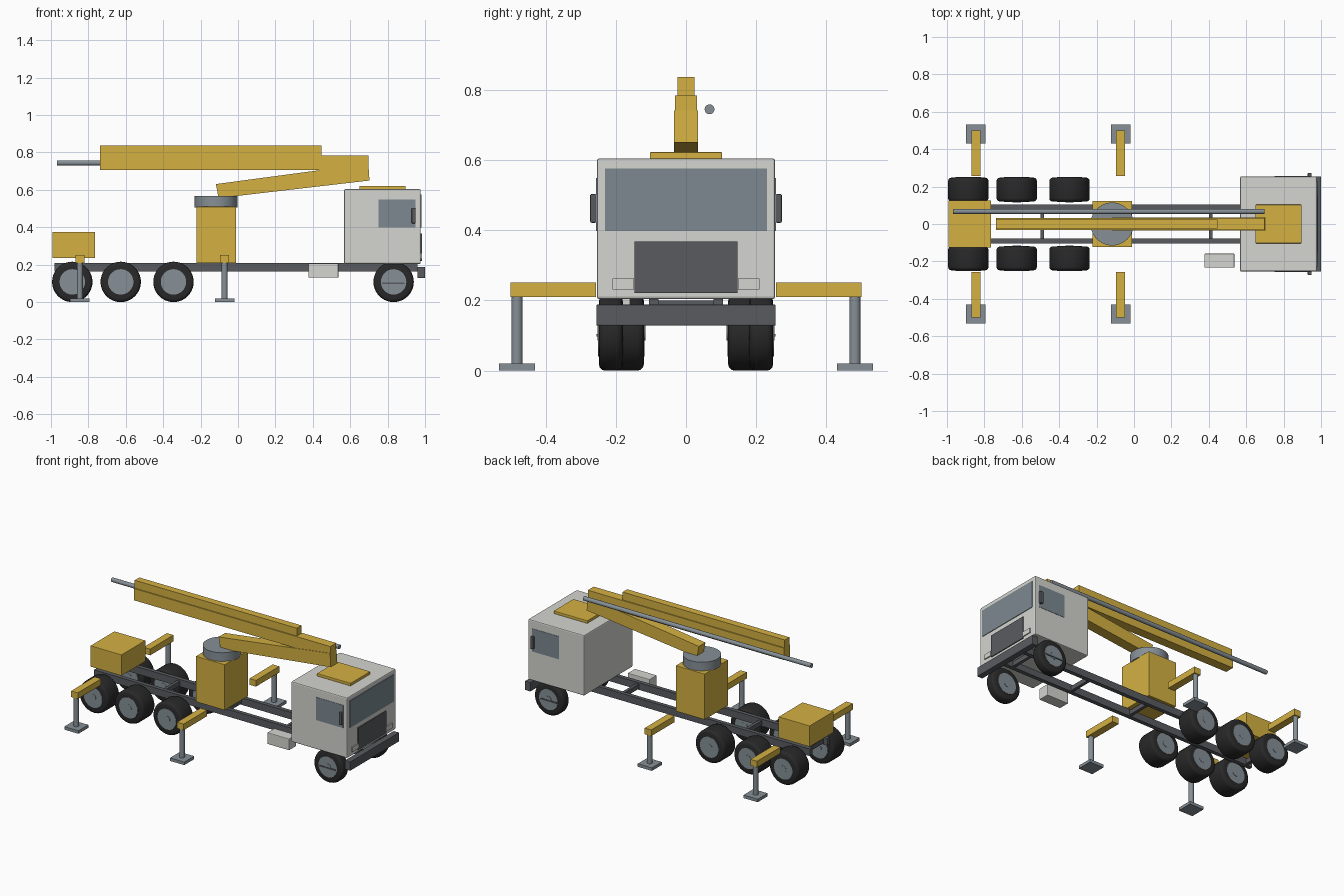
import bpy, bmesh, math
from mathutils import Matrix

cube = bpy.data.objects.get("Cube")
if cube:
    bpy.data.objects.remove(cube, do_unlink=True)


def material(name, rgb, rough=0.6):
    m = bpy.data.materials.new(name)
    m.use_nodes = True
    m.diffuse_color = (*rgb, 1)
    bsdf = m.node_tree.nodes["Principled BSDF"]
    bsdf.inputs["Base Color"].default_value = (*rgb, 1)
    bsdf.inputs["Roughness"].default_value = rough
    return m


YELLOW = material("crane yellow", (0.66, 0.44, 0.055))
CAB = material("cab light grey", (0.66, 0.66, 0.63))
DARK = material("chassis dark grey", (0.10, 0.105, 0.115))
STEEL = material("steel grey", (0.24, 0.28, 0.31))
GLASS = material("window glass", (0.20, 0.25, 0.28))
RUBBER = material("tyre rubber", (0.022, 0.022, 0.023))


def finish(name, bm, mat, smooth=False):
    bmesh.ops.recalc_face_normals(bm, faces=bm.faces)
    mesh = bpy.data.meshes.new(name)
    bm.to_mesh(mesh)
    bm.free()
    mesh.materials.append(mat)
    ob = bpy.data.objects.new(name, mesh)
    bpy.context.collection.objects.link(ob)
    if smooth:
        bpy.ops.object.select_all(action="DESELECT")
        ob.select_set(True)
        bpy.context.view_layer.objects.active = ob
        bpy.ops.object.shade_smooth_by_angle(angle=math.radians(35))
    return ob


def box(name, x, y, z, mat, bevel=0.0):
    """Box from (min, max) ranges along each axis."""
    bm = bmesh.new()
    bmesh.ops.create_cube(bm, size=1)
    for v in bm.verts:
        for i, (lo, hi) in enumerate((x, y, z)):
            v.co[i] = lo + (v.co[i] + 0.5) * (hi - lo)
    if bevel:
        bmesh.ops.bevel(bm, geom=bm.edges[:], offset=bevel, segments=2,
                        profile=0.5, affect="EDGES")
    return finish(name, bm, mat)


def cylinder(name, centre, radius, length, axis, mat, bevel=0.0, sides=32):
    turn = {"X": Matrix.Rotation(math.pi / 2, 4, "Y"),
            "Y": Matrix.Rotation(math.pi / 2, 4, "X"),
            "Z": Matrix.Identity(4)}[axis]
    bm = bmesh.new()
    bmesh.ops.create_cone(bm, cap_ends=True, segments=sides, radius1=radius,
                          radius2=radius, depth=length)
    if bevel:
        rims = [e for e in bm.edges if any(len(f.verts) > 4 for f in e.link_faces)]
        bmesh.ops.bevel(bm, geom=rims, offset=bevel, segments=3,
                        profile=0.5, affect="EDGES")
    bmesh.ops.transform(bm, matrix=Matrix.Translation(centre) @ turn, verts=bm.verts)
    return finish(name, bm, mat, smooth=True)


def span(s, a, b):
    """Range a..b on the side s of the centre line."""
    return tuple(sorted((s * a, s * b)))


SIDES = (("left", 1), ("right", -1))

# Chassis frame and bumper
for side, s in SIDES:
    box(f"{side}_chassis_rail", (-0.98, 0.96), span(s, 0.078, 0.105), (0.163, 0.21), DARK)
for i in range(5):
    x = -0.94 + 0.45 * i
    box(f"crossmember_{i}", (x - 0.01, x + 0.01), (-0.08, 0.08), (0.17, 0.2), DARK)
box("front_bumper", (0.96, 1.0), (-0.255, 0.255), (0.128, 0.188), DARK, 0.003)


# Wheels: wide rear pairs and a narrower steering pair
def wheel(name, x, s, inner):
    outer = 0.248
    mid, width = s * (inner + outer) / 2, outer - inner
    cylinder(f"{name}_tyre", (x, mid, 0.108), 0.108, width, "Y", RUBBER, 0.018, 40)
    cylinder(f"{name}_rim", (x, mid, 0.108), 0.068, width + 0.004, "Y", STEEL)
    cylinder(f"{name}_hub", (x, mid, 0.108), 0.022, width + 0.008, "Y", STEEL, sides=20)


for side, s in SIDES:
    for name, x in (("rear", -0.886), ("second", -0.627), ("third", -0.345)):
        wheel(f"{side}_{name}_wheel", x, s, 0.12)
    wheel(f"{side}_front_wheel", 0.832, s, 0.18)
    box(f"{side}_step_bar", (0.77, 0.89), span(s, 0.245, 0.255), (0.097, 0.105), DARK)

# Driver cab
box("cab", (0.567, 0.977), (-0.254, 0.254), (0.204, 0.604), CAB, 0.007)
box("windshield", (0.975, 0.981), (-0.23, 0.23), (0.398, 0.576), GLASS)
box("grille", (0.974, 0.983), (-0.147, 0.147), (0.221, 0.367), DARK)
box("roof_hatch", (0.65, 0.896), (-0.103, 0.103), (0.602, 0.622), YELLOW, 0.003)
for side, s in SIDES:
    box(f"{side}_headlight", (0.97, 0.984), span(s, 0.148, 0.209), (0.231, 0.262), CAB)
    box(f"{side}_window", (0.751, 0.949), span(s, 0.25, 0.256), (0.398, 0.549), GLASS)
    box(f"{side}_mirror", (0.928, 0.95), span(s, 0.255, 0.273), (0.421, 0.503), DARK, 0.004)

# Fuel tank
box("fuel_tank", (0.377, 0.537), (-0.233, -0.158), (0.131, 0.207), CAB, 0.004)

# Crane pedestal, turntable and counterweight
box("pedestal", (-0.222, -0.011), (-0.123, 0.123), (0.208, 0.51), YELLOW, 0.002)
cylinder("turntable", (-0.117, 0, 0.536), 0.115, 0.062, "Z", STEEL, sides=40)
box("counterweight", (-0.992, -0.765), (-0.125, 0.125), (0.235, 0.374), YELLOW, 0.002)

# Lower boom, a tapered side profile given thickness
bm = bmesh.new()
profile = [(-0.104, 0.556), (0.703, 0.65), (0.697, 0.74), (-0.118, 0.631)]
face = bm.faces.new([bm.verts.new((x, -0.034, z)) for x, z in profile])
new = bmesh.ops.extrude_face_region(bm, geom=[face])["geom"]
bmesh.ops.translate(bm, vec=(0, 0.068, 0),
                    verts=[v for v in new if isinstance(v, bmesh.types.BMVert)])
finish("lower_boom", bm, YELLOW)

# Folded upper boom sections and side rod
box("upper_boom", (-0.739, 0.697), (-0.031, 0.031), (0.706, 0.784), YELLOW)
box("upper_boom_extension", (-0.739, 0.447), (-0.024, 0.024), (0.784, 0.836), YELLOW)
cylinder("side_rod", (-0.135, 0.067, 0.744), 0.014, 1.665, "X", STEEL, sides=20)

# Outriggers
for side, s in SIDES:
    for name, x in (("rear", -0.846), ("middle", -0.072)):
        label = f"{side}_{name}_outrigger"
        box(f"{label}_arm", (x - 0.024, x + 0.024), span(s, 0.256, 0.5), (0.21, 0.251), YELLOW)
        cylinder(f"{label}_leg", (x, s * 0.481, 0.115), 0.016, 0.194, "Z", STEEL, sides=20)
        box(f"{label}_foot", (x - 0.052, x + 0.052), span(s, 0.43, 0.533), (0, 0.02), STEEL)
